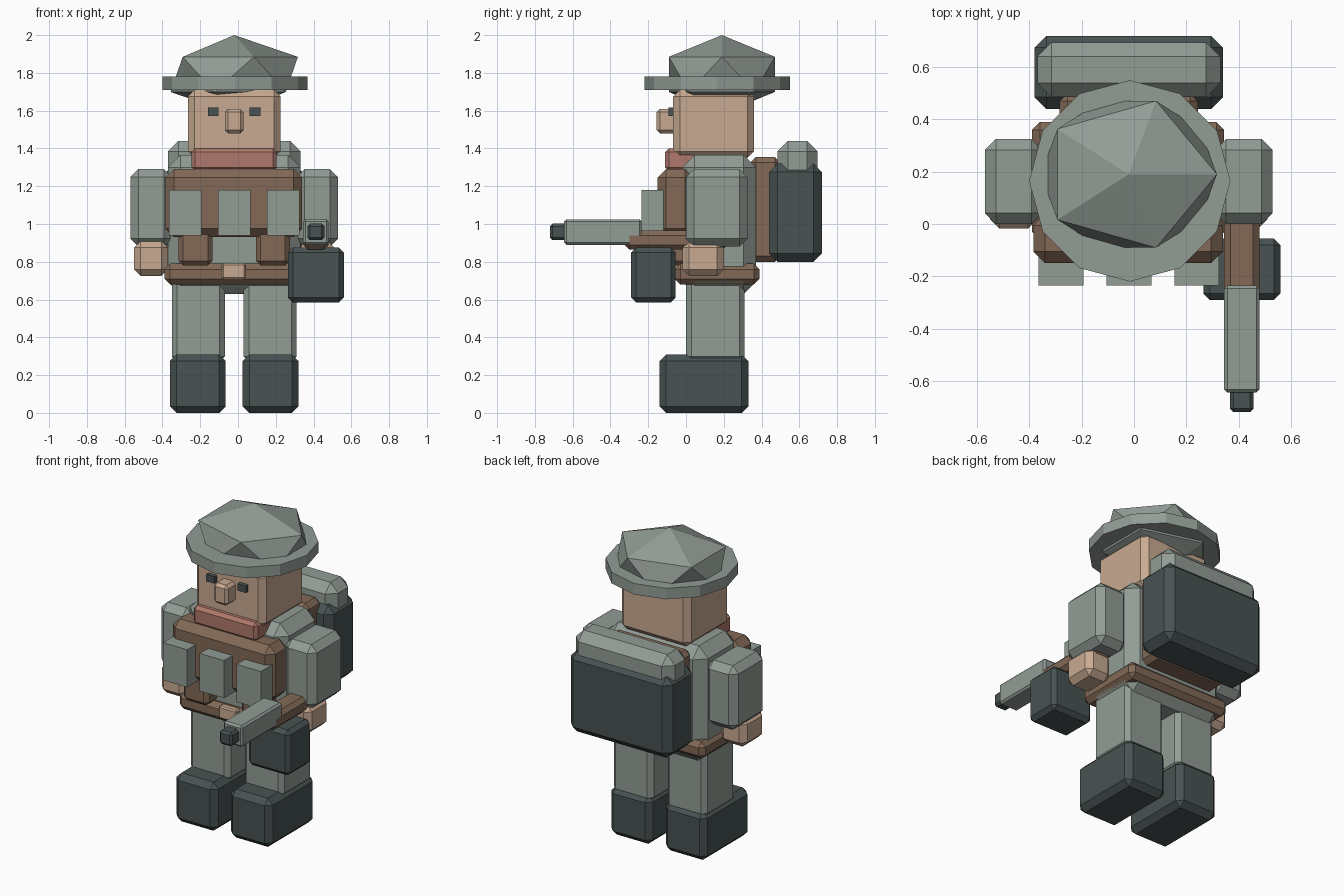
import bpy, bmesh
from mathutils import Matrix

if "Cube" in bpy.data.objects:
    bpy.data.objects.remove(bpy.data.objects["Cube"])


def material(name, rgb):
    lin = [((c / 255 + 0.055) / 1.055) ** 2.4 for c in rgb]
    m = bpy.data.materials.new(name)
    m.diffuse_color = (*lin, 1)
    m.use_nodes = True
    m.node_tree.nodes["Principled BSDF"].inputs["Base Color"].default_value = m.diffuse_color
    return m


GREY = material("field grey", (146, 156, 149))
BROWN = material("leather brown", (130, 105, 86))
DARK = material("dark slate", (72, 82, 82))
SKIN = material("skin", (200, 170, 146))
RED = material("scarf red", (175, 121, 108))


def finish(name, bm, mat):
    me = bpy.data.meshes.new(name)
    bm.to_mesh(me)
    bm.free()
    me.materials.append(mat)
    ob = bpy.data.objects.new(name, me)
    bpy.context.collection.objects.link(ob)
    return ob


def box(name, mat, x, y, z, bevel=0.0):
    """Chamfered block given by its extents on each axis."""
    bm = bmesh.new()
    bmesh.ops.create_cube(bm, size=1)
    for v in bm.verts:
        v.co = [(a + b) / 2 + c * (b - a) for (a, b), c in zip((x, y, z), v.co)]
    if bevel:
        bmesh.ops.bevel(bm, geom=bm.edges[:], offset=bevel, segments=1,
                        profile=0.5, affect='EDGES')
    return finish(name, bm, mat)


CX = -0.02  # body centre line


def pair(name, mat, x, y, z, bevel=0.0):
    """Block plus its mirror across the body centre line."""
    box(name + "_left", mat, x, y, z, bevel)
    box(name + "_right", mat, (2 * CX - x[1], 2 * CX - x[0]), y, z, bevel)


# legs and boots
pair("boot", DARK, (0.025, 0.32), (-0.14, 0.33), (0, 0.31), 0.035)
pair("leg", GREY, (0.03, 0.31), (0.0, 0.31), (0.27, 0.72), 0.028)

# torso, belt and vest
box("torso", GREY, (-0.37, 0.33), (-0.02, 0.37), (0.63, 1.365), 0.065)
box("belt", BROWN, (-0.39, 0.345), (-0.06, 0.39), (0.68, 0.79), 0.03)
box("buckle", SKIN, (-0.085, 0.04), (-0.075, -0.03), (0.71, 0.79), 0.008)
box("vest", BROWN, (-0.385, 0.34), (-0.15, 0.04), (0.93, 1.29), 0.045)
pair("strap_pouch", BROWN, (0.095, 0.275), (-0.12, 0.02), (0.78, 1.0), 0.025)
for i in (-1, 0, 1):
    c = CX + 0.26 * i
    box(f"chest_pouch_{i + 2}", GREY, (c - 0.086, c + 0.086), (-0.235, -0.12), (0.94, 1.18))

# arms and hands
pair("arm", GREY, (0.31, 0.53), (0.0, 0.325), (0.88, 1.29), 0.042)
pair("hand", SKIN, (0.33, 0.51), (-0.018, 0.2), (0.725, 0.91), 0.035)

# head
box("scarf", RED, (-0.247, 0.205), (-0.11, 0.16), (1.28, 1.4), 0.02)
box("head", SKIN, (-0.265, 0.225), (-0.068, 0.36), (1.35, 1.71), 0.035)
box("nose", SKIN, (-0.07, 0.03), (-0.155, -0.05), (1.48, 1.61), 0.018)
pair("eye", DARK, (0.062, 0.12), (-0.093, -0.05), (1.572, 1.616))

# hat brim: twelve-sided disc
bm = bmesh.new()
bmesh.ops.create_cone(bm, cap_ends=True, segments=12, radius1=0.385, radius2=0.385, depth=0.07,
                      matrix=Matrix.Translation((-0.016, 0.165, 1.745)))
finish("hat_brim", bm, GREY)

# hat crown: flattened icosahedron
bm = bmesh.new()
bmesh.ops.create_icosphere(bm, subdivisions=1, radius=1)
for v in bm.verts:
    v.co = (CX + 0.377 * v.co.x, 0.19 + 0.33 * v.co.y, 1.792 + 0.208 * v.co.z)
finish("hat_crown", bm, GREY)

# backpack
box("pack_frame", BROWN, (-0.285, 0.245), (0.34, 0.5), (0.8, 1.355), 0.03)
box("backpack", DARK, (-0.38, 0.34), (0.44, 0.72), (0.8, 1.32), 0.045)
box("bedroll", GREY, (-0.37, 0.33), (0.485, 0.695), (1.22, 1.44), 0.055)

# rifle
box("rifle_stock", BROWN, (0.345, 0.48), (-0.325, 0.22), (0.865, 0.965), 0.025)
box("rifle_barrel", GREY, (0.345, 0.48), (-0.645, -0.235), (0.89, 1.025), 0.012)
box("rifle_muzzle", DARK, (0.367, 0.457), (-0.72, -0.63), (0.914, 1.002), 0.014)
box("ammo_box", DARK, (0.265, 0.56), (-0.29, -0.055), (0.585, 0.875), 0.025)
